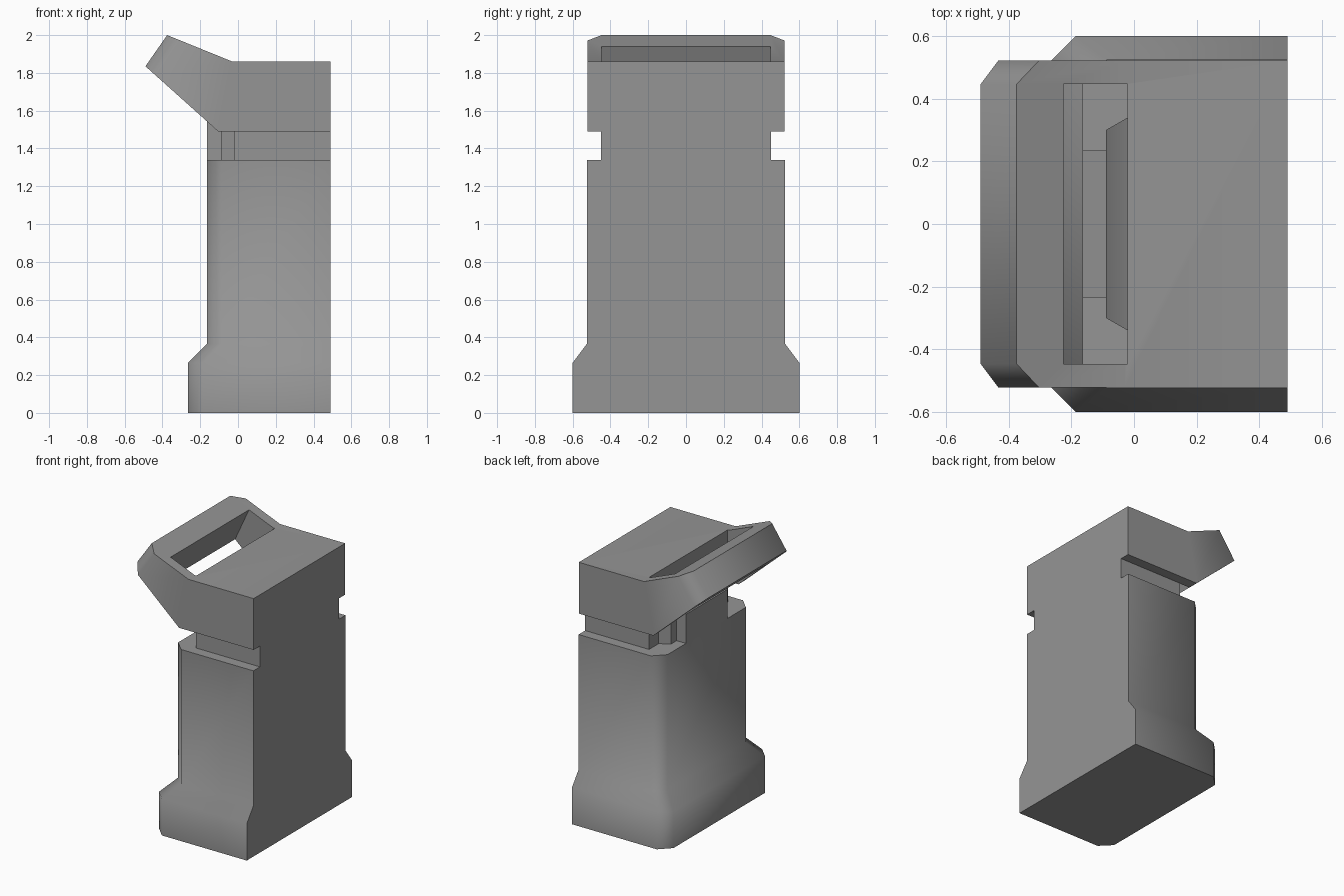
import bpy, bmesh, math
from mathutils import Vector

old = bpy.data.objects.get("Cube")
if old:
    bpy.data.objects.remove(old, do_unlink=True)

BACK = 0.49      # flat rear plane shared by every part
WALL = -0.165    # outer plane of the shaft
SLOT = -0.02     # rear plane of the slot

stone = bpy.data.materials.new("stone grey")
stone.use_nodes = True
colour = (0.3, 0.3, 0.3, 1)
stone.diffuse_color = colour
stone.node_tree.nodes["Principled BSDF"].inputs["Base Color"].default_value = colour


def finish(name, bm):
    bmesh.ops.recalc_face_normals(bm, faces=bm.faces)
    mesh = bpy.data.meshes.new(name)
    bm.to_mesh(mesh)
    bm.free()
    mesh.materials.append(stone)
    obj = bpy.data.objects.new(name, mesh)
    bpy.context.collection.objects.link(obj)
    return obj


def loft(rings):
    """Closed solid through rings of equal point count."""
    bm = bmesh.new()
    loops = [[bm.verts.new(p) for p in ring] for ring in rings]
    for low, high in zip(loops, loops[1:]):
        for i in range(len(low)):
            j = (i + 1) % len(low)
            bm.faces.new((low[i], low[j], high[j], high[i]))
    bm.faces.new(loops[0])
    bm.faces.new(loops[-1])
    return bm


def mirrored(half):
    """Plan outline completed across the y = 0 plane."""
    return half + [(x, -y) for x, y in reversed(half)]


def side_prism(profile, half_width):
    return loft([[(x, y, z) for x, z in profile] for y in (-half_width, half_width)])


def plan_prism(half, bottom, top):
    """Upright prism; top is a function of x."""
    plan = mirrored(half)
    return loft([[(x, y, bottom) for x, y in plan],
                 [(x, y, top(x)) for x, y in plan]])


# Shaft with flared foot and chamfered outer corners
rings = []
for z, x, w in ((0, -0.265, 0.6), (0.265, -0.265, 0.6),
                (0.365, WALL, 0.525), (1.34, WALL, 0.525)):
    c = 0.078
    plan = mirrored([(BACK, w), (x + c, w), (x, w - c)])
    rings.append([(px, py, z) for px, py in plan])
shaft = finish("shaft", loft(rings))

# Recessed neck and the stepped wall rising behind the slot
neck = finish("neck", plan_prism([(BACK, 0.45), (SLOT, 0.45)], 1.34, lambda x: 1.49))
inner = finish("inner_wall", plan_prism([(SLOT, 0.34), (-0.09, 0.30)], 1.34,
                                        lambda x: 1.62 + (x + 0.09) * 2))
panel = finish("outer_panel", plan_prism([(-0.09, 0.235), (WALL, 0.235)], 1.34,
                                         lambda x: 1.55 + (x - WALL) * 0.6))

# Overhanging head with chamfered tip corners
profile = [(-0.375, 2.0), (-0.03, 1.86), (BACK, 1.86),
           (BACK, 1.49), (-0.105, 1.49), (-0.49, 1.835)]
bm = side_prism(profile, 0.522)
tip = [e for e in bm.edges
       if all(v.co.x < -0.3 for v in e.verts)
       and abs(e.verts[0].co.y - e.verts[1].co.y) < 0.01]
bmesh.ops.bevel(bm, geom=tip, offset=0.075, segments=1, affect='EDGES')
head = finish("head", bm)

# Slot through the overhang
cutter = finish("slot_cutter", side_prism(
    [(-0.188, 2.02), (SLOT, 2.02), (SLOT, 1.4), (-0.39, 1.58)], 0.447))
cutter.hide_render = True
cut = head.modifiers.new("slot", 'BOOLEAN')
cut.operation = 'DIFFERENCE'
cut.solver = 'EXACT'
cut.object = cutter
bpy.context.view_layer.objects.active = head
bpy.ops.object.modifier_apply(modifier=cut.name)
bpy.data.objects.remove(cutter, do_unlink=True)

# Soft chamfers, crisp right angles
bpy.ops.object.select_all(action='DESELECT')
for obj in (shaft, neck, inner, panel, head):
    obj.select_set(True)
bpy.ops.object.shade_smooth_by_angle(angle=math.radians(50))
